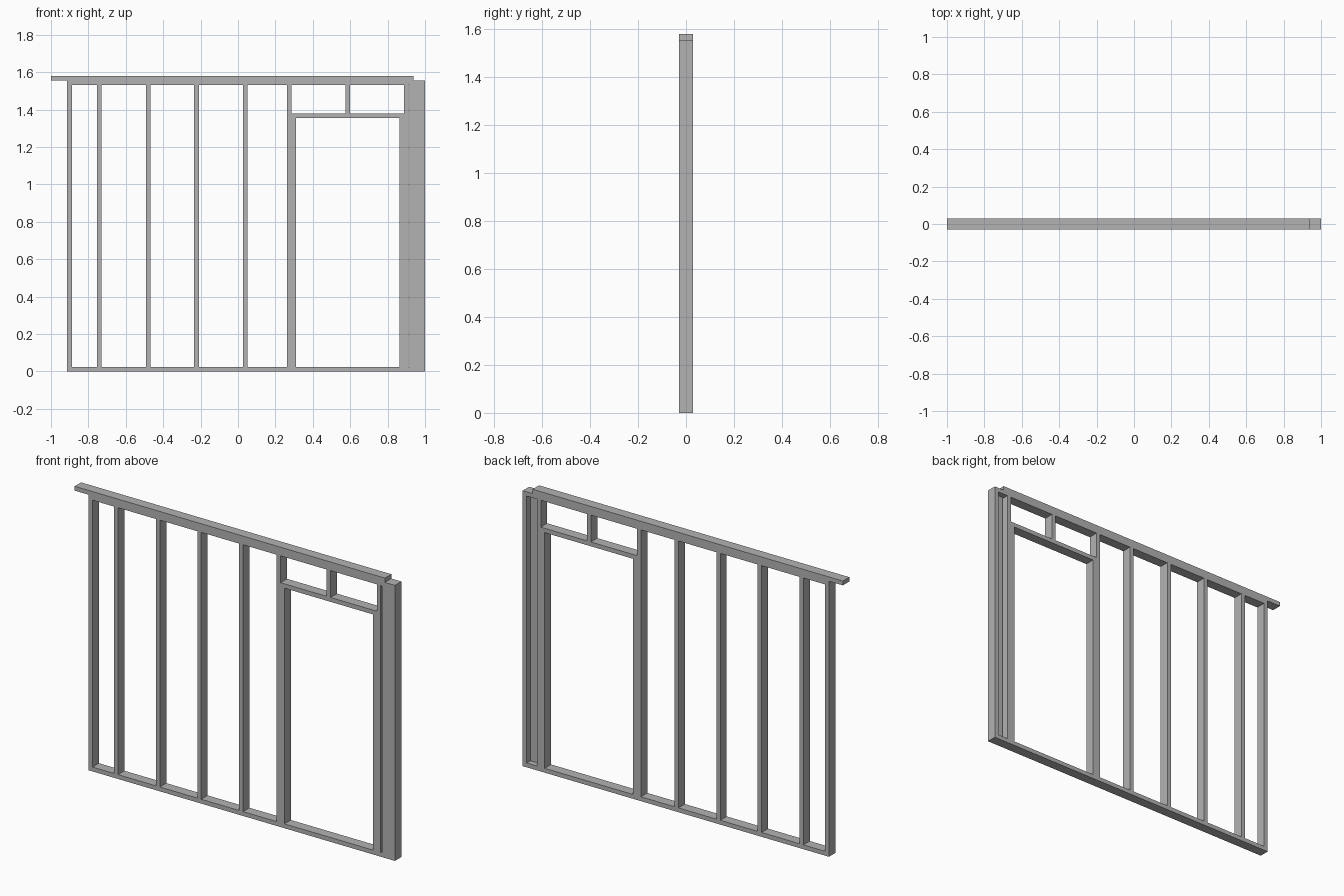
import bpy

cube = bpy.data.objects.get("Cube")
if cube:
    bpy.data.objects.remove(cube, do_unlink=True)

T = 0.0245            # board thickness
D = 0.0573            # board depth
H = 1.58              # overall height
LEFT, RIGHT = -0.913, 1.0
STUD_TOP = H - 2 * T

mat = bpy.data.materials.new("timber grey")
mat.use_nodes = True
colour = (0.45, 0.45, 0.45, 1)
mat.diffuse_color = colour
bsdf = next(n for n in mat.node_tree.nodes if n.type == 'BSDF_PRINCIPLED')
bsdf.inputs["Base Color"].default_value = colour


def board(name, x0, x1, z0, z1, y0=-D / 2, y1=D / 2):
    """A square-cut board filling the given extents."""
    bpy.ops.mesh.primitive_cube_add(
        size=1, location=((x0 + x1) / 2, (y0 + y1) / 2, (z0 + z1) / 2))
    ob = bpy.context.object
    ob.name = name
    ob.scale = (x1 - x0, y1 - y0, z1 - z0)
    bpy.ops.object.transform_apply(location=False, rotation=False, scale=True)
    ob.data.materials.append(mat)
    return ob


def stud(name, x, z0=T, z1=STUD_TOP):
    return board(name, x, x + T, z0, z1)


# Horizontal plates
board("bottom_plate", LEFT, RIGHT, 0, T)
board("lower_top_plate", LEFT, RIGHT, STUD_TOP, H - T)
board("upper_top_plate", -1.0, 0.938, H - T, H)

# Regular wall studs
for i, x in enumerate((LEFT, -0.754, -0.492, -0.234, 0.027)):
    stud(f"wall_stud_{i + 1}", x)

# Door opening: king studs outside, shorter jack studs carrying the header
DOOR_L, DOOR_R = 0.286, 0.887
HEADER = 1.355
stud("king_stud_right", DOOR_L - T)
stud("king_stud_left", DOOR_R)
stud("jack_stud_right", DOOR_L, z1=HEADER)
stud("jack_stud_left", DOOR_R - T, z1=HEADER)
board("door_header", DOOR_L, DOOR_R, HEADER, HEADER + T)
stud("cripple_stud", 0.574, z0=HEADER + T)

# Corner post: an end stud with a flat-turned stud flush with the front
stud("corner_end_stud", RIGHT - T)
board("corner_flat_stud", RIGHT - T - D, RIGHT - T, T, STUD_TOP,
      -D / 2, -D / 2 + T)
